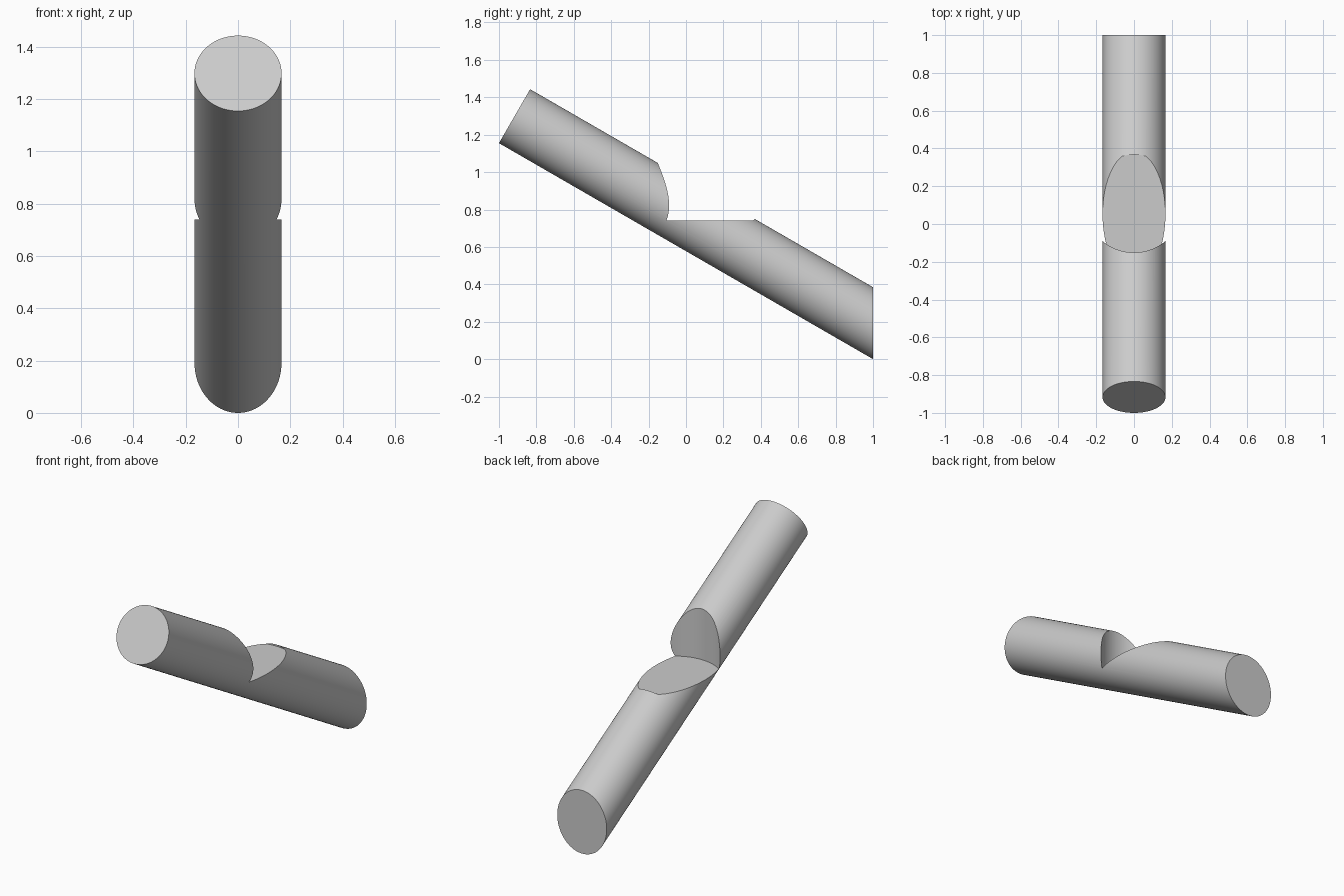
import bpy, bmesh
from math import radians, sin, cos
from mathutils import Vector, Matrix

cube = bpy.data.objects.get("Cube")
if cube:
    bpy.data.objects.remove(cube, do_unlink=True)

RADIUS = 0.1665
TILT = radians(30)
AXIS = Vector((0, cos(TILT), -sin(TILT)))
UP = Vector((0, sin(TILT), cos(TILT)))
TOP_END = Vector((0, -1, 2 * sin(TILT) / cos(TILT))) + UP * RADIUS

grey = bpy.data.materials.new("light_grey")
grey.use_nodes = True
colour = (0.6, 0.6, 0.6, 1)
grey.diffuse_color = colour
grey.node_tree.nodes["Principled BSDF"].inputs["Base Color"].default_value = colour


def cylinder(name, radius, depth, segments, matrix):
    """Cylinder starting at the local origin and running along local +z."""
    bm = bmesh.new()
    bmesh.ops.create_cone(bm, cap_ends=True, segments=segments, radius1=radius,
                          radius2=radius, depth=depth,
                          matrix=matrix @ Matrix.Translation((0, 0, depth / 2)))
    mesh = bpy.data.meshes.new(name)
    bm.to_mesh(mesh)
    bm.free()
    mesh.materials.append(grey)
    obj = bpy.data.objects.new(name, mesh)
    bpy.context.collection.objects.link(obj)
    return obj


# Sloping rod
slope = Matrix.Translation(TOP_END) @ Matrix.Rotation(-TILT - radians(90), 4, "X")
rod = cylinder("notched_rod", RADIUS, 2, 128, slope)

# Slide the low end along the rod so that it is cut off vertically
for v in rod.data.vertices:
    if v.co.y > 0:
        v.co += AXIS * ((1 - v.co.y) / AXIS.y)

# Round flat-bottomed notch, drilled straight down
cutter = cylinder("notch_cutter", 0.259, 1, 128, Matrix.Translation((0, 0.108, 0.74)))
cutter.hide_render = True
notch = rod.modifiers.new("notch", "BOOLEAN")
notch.operation = "DIFFERENCE"
notch.solver = "EXACT"
notch.object = cutter

bpy.ops.object.select_all(action="DESELECT")
bpy.context.view_layer.objects.active = rod
rod.select_set(True)
bpy.ops.object.modifier_apply(modifier=notch.name)
bpy.data.objects.remove(cutter, do_unlink=True)
bpy.ops.object.shade_smooth_by_angle(angle=radians(30))
